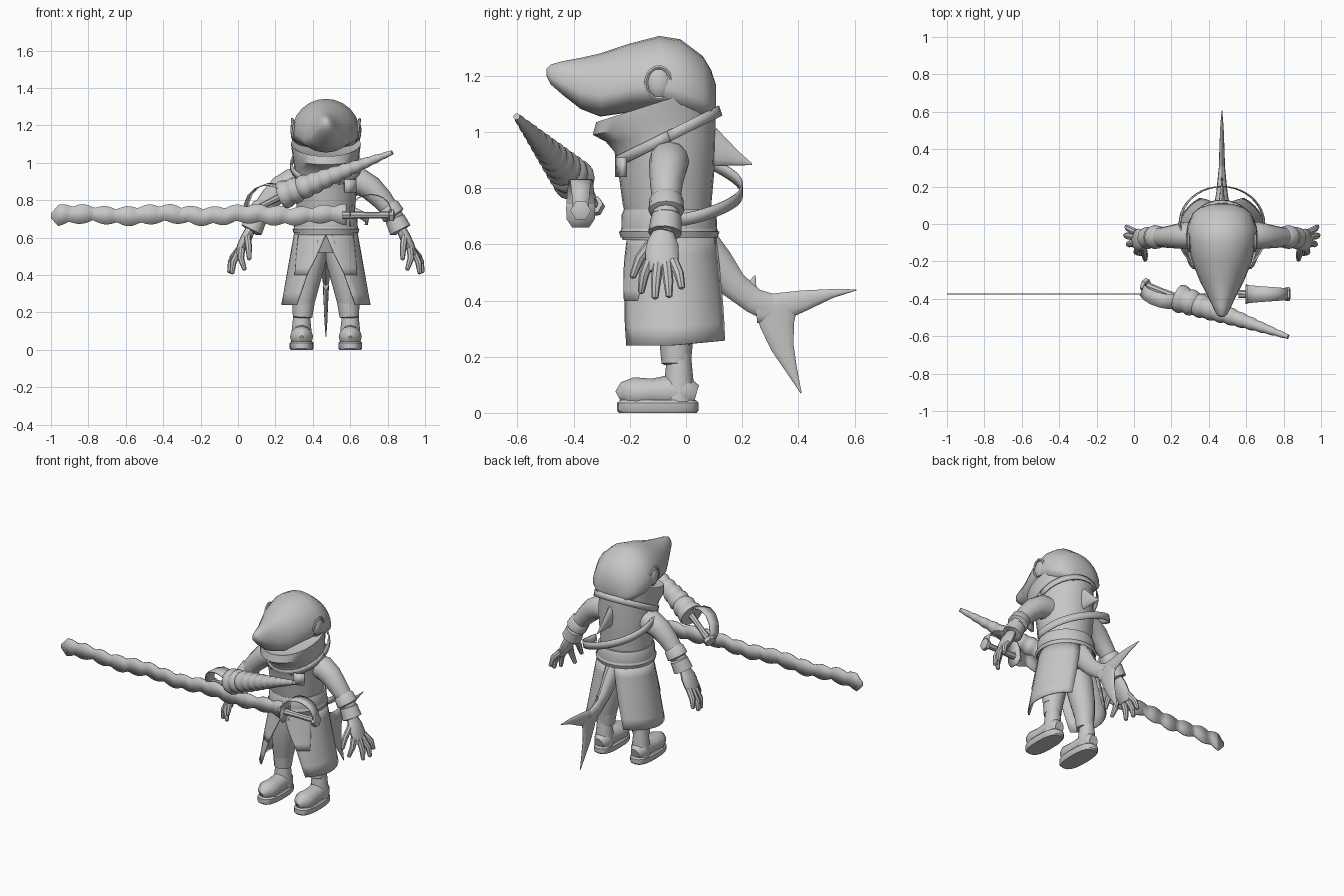
import bpy, math
from mathutils import Vector as V

if "Cube" in bpy.data.objects:
    bpy.data.objects.remove(bpy.data.objects["Cube"])

CX = 0.47                      # centre line of the figure
mat = bpy.data.materials.new("plain_grey")
mat.diffuse_color = (0.57, 0.57, 0.57, 1)
mat.use_nodes = True
mat.node_tree.nodes["Principled BSDF"].inputs["Base Color"].default_value = mat.diffuse_color


def make(name, verts, faces, thick=0, angle=40):
    me = bpy.data.meshes.new(name)
    me.from_pydata([tuple(v) for v in verts], [], faces)
    me.materials.append(mat)
    me.polygons.foreach_set("use_smooth", [True] * len(me.polygons))
    me.set_sharp_from_angle(angle=math.radians(angle))
    ob = bpy.data.objects.new(name, me)
    bpy.context.collection.objects.link(ob)
    if thick:
        m = ob.modifiers.new("thickness", 'SOLIDIFY')
        m.thickness, m.offset = thick, 0
    return ob


def loft(name, rings, angle=40):
    n, k = len(rings[0]), len(rings)
    verts = [p for r in rings for p in r]
    faces = [(i*n + j, i*n + (j+1) % n, (i+1)*n + (j+1) % n, (i+1)*n + j)
             for i in range(k-1) for j in range(n)]
    faces += [tuple(reversed(range(n))), tuple(range((k-1)*n, k*n))]
    return make(name, verts, faces, angle=angle)


def ring_angles(n):
    return [2*math.pi*i/n for i in range(n)]


def tube(name, pts, radii, ref=(0, 1, 0), n=12):
    """Loft along a path; a radius is a number or (along ref, across ref)."""
    pts, rings = [V(p) for p in pts], []
    for i, p in enumerate(pts):
        t = (pts[min(i+1, len(pts)-1)] - pts[max(i-1, 0)]).normalized()
        u = (V(ref) - t*V(ref).dot(t)).normalized()
        w = t.cross(u)
        ra, rb = radii[i] if isinstance(radii[i], tuple) else (radii[i],)*2
        rings.append([p + u*ra*math.cos(a) + w*rb*math.sin(a) for a in ring_angles(n)])
    return loft(name, rings)


def ball(name, c, r, n=14):
    rows = [math.pi*i/8 for i in range(1, 8)]
    return loft(name, [[V((c[0] + r[0]*math.sin(b)*math.cos(a), c[1] + r[1]*math.sin(b)*math.sin(a),
                           c[2] - r[2]*math.cos(b))) for a in ring_angles(n)] for b in rows])


def ribbon(name, pts, offs, thick=0.008):
    """Strap: path points and a half-width vector for each."""
    verts = []
    for p, o in zip(pts, offs):
        verts += [V(p) - V(o), V(p) + V(o)]
    faces = [(2*i, 2*i+1, 2*i+3, 2*i+2) for i in range(len(pts)-1)]
    return make(name, verts, faces, thick)


# head and snout: sections from tip to back (y, top, bottom, half width)
head = [(-.497, 1.225, 1.2, .012), (-.482, 1.24, 1.17, .03), (-.44, 1.252, 1.133, .05),
        (-.375, 1.264, 1.082, .082), (-.305, 1.28, 1.055, .118), (-.2, 1.315, 1.07, .16),
        (-.095, 1.342, 1.07, .183), (-.02, 1.33, 1.05, .187), (.06, 1.27, 1.04, .155),
        (.09, 1.22, 1.04, .115), (.106, 1.17, 1.07, .06)]
rings = []
for y, zt, zb, hw in head:
    zc = zb + .33*(zt - zb)
    rings.append([V((CX + hw*math.cos(a), y, zc + (zt-zc if math.sin(a) > 0 else zc-zb)*math.sin(a)))
                  for a in ring_angles(24)])
loft("head", rings, 50)

# torso, neck and lower jaw: (z, front, back, half width, tilt)
body = [(.52, -.15, .07, .12, 0), (.62, -.19, .09, .15, 0), (.74, -.225, .09, .155, 0),
        (.85, -.24, .1, .165, 0), (.93, -.255, .103, .17, 0), (.965, -.285, .105, .17, .1),
        (.99, -.332, .105, .178, .2), (1.035, -.32, .1, .187, .32), (1.03, -.28, .08, .15, .3)]
rings = []
for z, yf, yb, hw, k in body:
    row = []
    for a in ring_angles(24):
        y = (yf+yb)/2 + (yb-yf)/2*math.sin(a)
        row.append(V((CX + hw*math.cos(a), y, z + k*(y-yf))))
    rings.append(row)
loft("torso_and_jaw", rings)

# belt, slanted neck strap and loose back sash
loop = [2*math.pi*i/32 for i in range(33)]
for nm, z0, z1, g in (("waist_belt", .615, .725, 0), ("belt_lower_band", .625, .66, .008)):
    rows = [[V((CX + (.165+g+d)*math.cos(a), -.06 + (.165+g+d)*math.sin(a), z)) for a in loop[:-1]]
            for z, d in ((z0, 0), (z0+.02, .006), (z1-.02, .004), (z1, -.004))]
    loft(nm, rows)
ribbon("neck_strap", [(CX + .187*math.cos(a), -.062 + .182*math.sin(a), .985 + .09*math.sin(a)) for a in loop],
       [(0, -.006, .018)]*33)
arc = [math.pi*i/20 for i in range(-2, 23)]
ribbon("back_sash", [(CX + .225*math.cos(a), .2*math.sin(a), .69 + .24*max(0, min(1, a/math.pi))**1.2) for a in arc],
       [(.004, 0, .022)]*len(arc), .006)
ribbon("chest_clasp", [(CX + .13 + d, -.232 + .4*d, .875) for d in (-.03, 0, .03)], [(0, 0, .035)]*3, .02)

# back fin
tube("back_fin", [(CX, .08, .945), (CX, .13, .925), (CX, .18, .905), (CX, .235, .885)],
     [(.02, .075), (.015, .05), (.01, .026), (.002, .003)], (1, 0, 0))

# tail stem and the two tail lobes
tube("tail_stem", [(CX, .05, .6), (CX, .11, .53), (CX, .17, .455), (CX, .24, .4), (CX, .3, .375)],
     [(.05, .07), (.04, .062), (.03, .05), (.023, .045), (.017, .05)], (1, 0, 0))
tube("tail_upper_lobe", [(CX, .25, .37), (CX, .33, .375), (CX, .42, .4), (CX, .52, .425), (CX, .607, .438)],
     [(.018, .05), (.016, .052), (.013, .037), (.009, .016), (.002, .002)], (1, 0, 0))
tube("tail_lower_lobe", [(CX, .32, .385), (CX, .325, .31), (CX, .345, .23), (CX, .375, .155), (CX, .41, .07)],
     [(.017, .08), (.015, .06), (.011, .04), (.008, .021), (.002, .002)], (1, 0, 0))
tube("tail_finlet", [(CX, .225, .43), (CX, .236, .46), (CX, .246, .49)],
     [(.008, .03), (.005, .015), (.001, .002)], (1, 0, 0))


def superoval(cx, cy, rx, ry, z, n=20, p=.75):
    f = lambda v: math.copysign(abs(v)**p, v)
    return [V((cx + rx*f(math.cos(a)), cy + ry*f(math.sin(a)), z)) for a in ring_angles(n)]


# everything that comes in a left and right pair
for side, s in (("left", 1), ("right", -1)):
    def P(x, y, z):
        return (CX + s*(x - CX), y, z)
    # eye with raised rim
    ball(side + "_eye", P(CX + .168, -.097, 1.175), (.022, .042, .052))
    rim = [P(CX + .172 + .008*math.sin(a), -.097 + .045*math.cos(a), 1.175 + .056*math.sin(a)) for a in loop]
    tube(side + "_eye_rim", rim, [.008]*33, (1, 0, 0), 6)
    # arm, cuffs and hand
    tube(side + "_arm", [P(.58, -.06, .9), P(.66, -.06, .895), P(.71, -.065, .865), P(.765, -.07, .81),
                         P(.81, -.07, .755), P(.85, -.072, .69), P(.875, -.08, .64)],
         [.07, .072, .066, .058, .05, .046, .036])
    tube(side + "_upper_cuff", [P(.795, -.07, .775), P(.805, -.07, .762), P(.83, -.07, .72), P(.838, -.07, .71)],
         [.045, .06, .064, .045])
    tube(side + "_lower_cuff", [P(.835, -.07, .71), P(.84, -.07, .7), P(.868, -.075, .64), P(.872, -.075, .635)],
         [.04, .054, .06, .035])
    tube(side + "_palm", [P(.87, -.08, .65), P(.895, -.085, .6), P(.92, -.085, .55), P(.94, -.085, .505)],
         [(.035, .026), (.058, .03), (.06, .027), (.045, .016)])
    fingers = [((.89, -.125, .605), (.883, -.165, .55), (.88, -.19, .485)),
               ((.92, -.13, .54), (.925, -.15, .49), (.905, -.16, .43)),
               ((.935, -.1, .53), (.965, -.107, .47), (.972, -.11, .41)),
               ((.935, -.07, .53), (.977, -.063, .47), (.986, -.06, .415)),
               ((.93, -.045, .54), (.968, -.025, .495), (.98, -.015, .445))]
    for i, (a, b, c) in enumerate(fingers):
        tip = V(c) + (V(c)-V(b))*.1
        tube(f"{side}_finger_{i+1}", [P(*a), P(*b), P(*c), P(*tip)], [.019, .018, .012, .004], n=8)
    # trouser leg, shin and boot
    tube(side + "_trouser", [P(.53, -.05, .58), P(.56, -.045, .46), P(.58, -.04, .35), P(.59, -.035, .27),
                             P(.593, -.035, .24), P(.593, -.035, .235)], [.08, .085, .075, .064, .058, .04])
    tube(side + "_knee_band", [P(.59, -.035, .265), P(.59, -.035, .255), P(.595, -.035, .175), P(.595, -.035, .17)],
         [.05, .06, .052, .04])
    tube(side + "_boot_shaft", [P(.6, -.025, .22), P(.6, -.025, .16), P(.6, -.025, .1), P(.6, -.025, .04)],
         [.042, .047, .053, .056])
    tube(side + "_boot_foot", [P(.6, y, z) for y, z in ((.035, .06), (0, .07), (-.06, .075), (-.12, .072),
                                                        (-.18, .07), (-.215, .062), (-.237, .05))],
         [(.04, .03), (.06, .055), (.06, .052), (.05, .056), (.057, .062), (.05, .045), (.03, .012)], (0, 0, 1))
    cx = P(.6, 0, 0)[0]
    loft(side + "_boot_sole", [superoval(cx, -.1, .058, .138, 0), superoval(cx, -.1, .064, .145, .008),
                               superoval(cx, -.1, .064, .145, .036), superoval(cx, -.1, .056, .135, .045)])
    # long flared coat panel and short front flap
    for nm, a0, a1, b0, b1, zb, rx, ry in (("coat_panel", -80, 80, -48, 60, .24, .235, .215),
                                           ("front_flap", -92, -30, -62, -40, .4, .215, .19)):
        verts, faces, N, M = [], [], 12, 6
        for j in range(M+1):
            t = j/M
            for i in range(N+1):
                u = i/N
                a = math.radians((a0 + (b0-a0)*t)*(1-u) + (a1 + (b1-a1)*t)*u)
                verts.append(P(CX + (.165 + (rx-.165)*t)*math.cos(a),
                               -.05 + (.155 + (ry-.155)*t)*math.sin(a), .63 + (zb-.63)*t + .02*t*max(0, math.sin(a))))
        for j in range(M):
            for i in range(N):
                k = j*(N+1) + i
                faces.append((k, k+1, k+N+2, k+N+1))
        make(f"{side}_{nm}", verts, faces, .008)

# jagged flat blade
SY, SZ, N = -.375, .72, 120
verts, faces = [], []
for i in range(N+1):
    x = -1 + 1.58*i/N
    ph = (x+1)*2*math.pi
    up = .037 + .016*abs(math.sin(ph*4.3)) + .007*math.sin(ph*2.1)
    dn = .034 + .018*abs(math.sin(ph*3.9 + .8)) + .007*math.cos(ph*2.4)
    f = min(1, .3 + (x+1)*18)
    verts += [(x, SY, SZ - dn*f), (x, SY, SZ + up*f)]
    if i:
        faces.append((2*i-2, 2*i, 2*i+1, 2*i-1))
make("sword_blade", verts, faces, .006)

# sword grip, pommel and hand guard
tube("sword_grip", [(.56, SY, SZ), (.7, SY, SZ), (.82, SY, SZ)], [.022, .017, .019], n=8)
tube("sword_pommel", [(.805, SY, SZ), (.81, SY, SZ), (.832, SY, SZ), (.836, SY, SZ)], [.025, .037, .037, .025], n=6)
g = [math.pi*i/14 for i in range(15)]
ribbon("sword_guard", [(.71 - .11*math.cos(a), SY, SZ + .11*math.sin(a)**.8) for a in g],
       [(0, .052 - .024*i/14, 0) for i in range(15)], .006)
ribbon("sword_guard_plate", [(.6, SY, z) for z in (.66, .69, .73, .77)], [(0, w, 0) for w in (.03, .05, .052, .045)], .01)

# horn dagger: ribbed tapering spiral, grip, pommel and guard
p0, p1, pts, rad = V((.235, -.395, .825)), V((.825, -.603, 1.055)), [], []
for i in range(49):
    t = i/48
    pts.append(p0.lerp(p1, t))
    rad.append((.067*(1-t) + .013)*(.84 + .16*abs(math.sin(math.pi*t*11 + .5))))
tube("horn_blade", pts, rad, n=14)
tube("dagger_grip", [(.06, -.325, .735), (.15, -.36, .78), (.25, -.4, .83)], [.02, .017, .02], n=8)
tube("dagger_pommel", [(.045, -.32, .728), (.05, -.322, .73), (.07, -.33, .74), (.075, -.332, .743)],
     [.02, .036, .036, .02], n=6)
ribbon("dagger_guard", [(.055, -.335, .74), (.045, -.355, .78), (.065, -.375, .83), (.1, -.395, .865),
                        (.15, -.41, .885), (.2, -.415, .88), (.245, -.41, .85), (.26, -.4, .82)],
       [(.012, .025 + .003*i, .005) for i in range(8)], .006)
